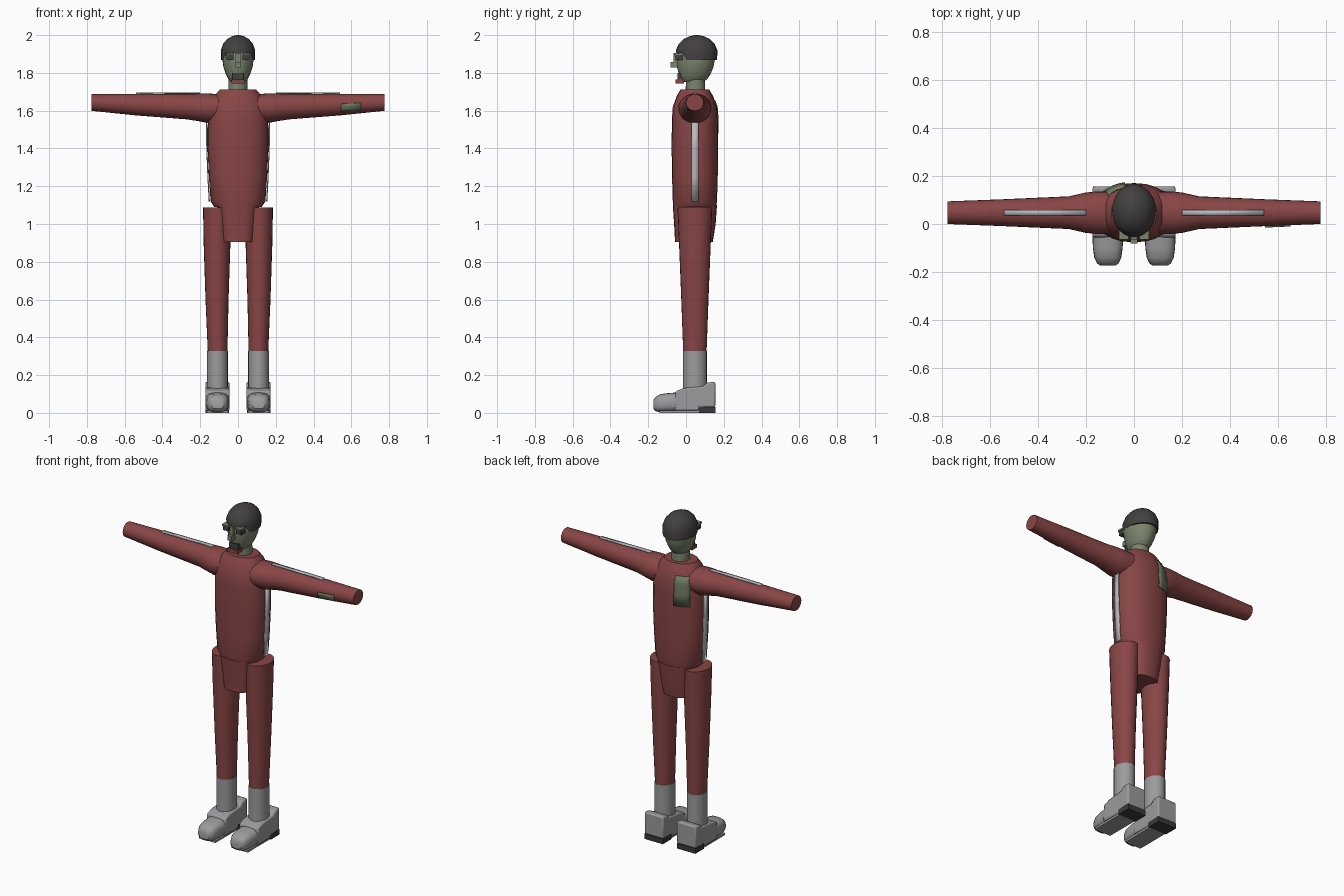
import bpy, bmesh, math
from mathutils import Vector

if "Cube" in bpy.data.objects:
    bpy.data.objects.remove(bpy.data.objects["Cube"])


def mat(name, rgb):
    m = bpy.data.materials.new(name)
    m.diffuse_color = (*rgb, 1)
    m.use_nodes = True
    m.node_tree.nodes["Principled BSDF"].inputs["Base Color"].default_value = m.diffuse_color
    return m


RED = mat("suit red", (0.25, 0.060, 0.060))
GREY = mat("boot grey", (0.33, 0.33, 0.34))
STRIPE = mat("stripe silver", (0.47, 0.49, 0.52))
SKIN = mat("skin olive", (0.20, 0.235, 0.155))
HAIR = mat("hair charcoal", (0.055, 0.050, 0.050))
SOLE = mat("sole dark", (0.042, 0.042, 0.042))
PATCH = mat("patch green", (0.155, 0.19, 0.115))


def finish(name, bm, material, angle=35):
    bmesh.ops.recalc_face_normals(bm, faces=bm.faces)
    me = bpy.data.meshes.new(name)
    bm.to_mesh(me)
    bm.free()
    me.materials.append(material)
    ob = bpy.data.objects.new(name, me)
    bpy.context.collection.objects.link(ob)
    bpy.ops.object.select_all(action='DESELECT')
    ob.select_set(True)
    bpy.context.view_layer.objects.active = ob
    bpy.ops.object.shade_smooth_by_angle(angle=math.radians(angle))
    return ob


def loft(name, rings, material, axis='z', n=24, power=1.0, edit=None):
    """Skin rings (position, centre a, centre b, radius a, radius b) along z, x or y."""
    bm = bmesh.new()
    loops = []
    for p, a, b, ra, rb in rings:
        loop = []
        for i in range(n):
            t = 2 * math.pi * i / n
            c, s = math.cos(t), math.sin(t)
            u = a + ra * math.copysign(abs(c) ** power, c)
            v = b + rb * math.copysign(abs(s) ** power, s)
            loop.append(bm.verts.new({'z': (u, v, p), 'x': (p, u, v), 'y': (u, p, v)}[axis]))
        loops.append(loop)
    for l0, l1 in zip(loops, loops[1:]):
        for i in range(n):
            bm.faces.new((l0[i], l0[(i + 1) % n], l1[(i + 1) % n], l1[i]))
    bm.faces.new(loops[0])
    bm.faces.new(loops[-1])
    if edit:
        edit(loops)
    return finish(name, bm, material)


def box(name, lo, hi, material):
    bm = bmesh.new()
    bmesh.ops.create_cube(bm, size=1)
    lo, hi = Vector(lo), Vector(hi)
    for v in bm.verts:
        v.co = (lo + hi) / 2 + Vector(c * d for c, d in zip(v.co, hi - lo))
    return finish(name, bm, material)


def strip(name, rows, material):
    """Plate skinned through rows of points."""
    bm = bmesh.new()
    vs = [[bm.verts.new(p) for p in row] for row in rows]
    for r0, r1 in zip(vs, vs[1:]):
        for i in range(len(r0) - 1):
            bm.faces.new((r0[i], r0[i + 1], r1[i + 1], r1[i]))
    ob = finish(name, bm, material)
    mod = ob.modifiers.new("thickness", 'SOLIDIFY')
    mod.thickness, mod.offset = 0.006, 0
    return ob


CY = 0.047

# Torso and hips
torso = [(1.09, 0, CY, .125, .113), (1.12, 0, CY, .145, .117), (1.25, 0, CY, .154, .121),
         (1.40, 0, CY, .161, .123), (1.55, 0, CY, .160, .122), (1.62, 0, CY, .150, .117),
         (1.68, 0, CY, .123, .095), (1.713, 0, CY, .095, .075)]
loft("torso", torso, RED, power=.88)
loft("hips", [(.905, 0, CY - .005, .088, .10), (1.0, 0, CY, .10, .11), (1.10, 0, CY, .112, .117)],
     RED, power=.75)

# Patch following the back of the torso
def back_y(x, z):
    for r0, r1 in zip(torso, torso[1:]):
        if z <= r1[0]:
            k = (z - r0[0]) / (r1[0] - r0[0])
            rx, ry = (r0[i] + (r1[i] - r0[i]) * k for i in (3, 4))
            e = 2 / .88
            return CY + ry * max(0, 1 - abs(x / rx) ** e) ** (1 / e) + .003


strip("back_patch", [[(x, back_y(x, z), z) for x in (-.122, -.10, -.08, -.06, -.038)]
                     for z in (1.48, 1.55, 1.60, 1.62, 1.655)], PATCH)

for side, s in (("left", 1), ("right", -1)):
    # Sleeves
    loft(side + "_arm", [(s * .09, CY, 1.615, .088, .070), (s * .16, CY, 1.613, .088, .079),
                         (s * .20, CY, 1.617, .084, .074), (s * .27, CY, 1.622, .068, .068),
                         (s * .54, CY, 1.632, .056, .057), (s * .775, CY, 1.643, .047, .044)],
         RED, axis='x')
    # Trousers
    loft(side + "_leg", [(.325, s * .108, CY, .052, .062), (.60, s * .111, CY, .061, .072),
                         (.90, s * .111, CY, .071, .084), (1.088, s * .111, CY, .074, .092)], RED)
    # Stripes on the sleeves and flanks
    strip(side + "_sleeve_stripe", [[(s * x, CY - .012, z), (s * x, CY + .012, z)]
                                    for x, z in ((.20, 1.694), (.38, 1.693), (.54, 1.692))], STRIPE)
    strip(side + "_flank_stripe", [[(s * x, CY - .019, z), (s * x, CY + .019, z)]
                                   for x, z in ((.152, 1.12), (.159, 1.25), (.165, 1.40), (.166, 1.54))],
          STRIPE)

    # Boots: shaft, heel block, instep and rounded toe
    cx = s * .109
    loft(side + "_boot_shaft", [(.10, cx, CY, .055, .063), (.328, cx, CY, .055, .063)], GREY)
    bm = bmesh.new()
    outline = [(.155, .03), (.155, .165), (.11, .160), (.09, .140), (-.01, .132), (-.055, .115),
               (-.06, .012), (.07, .012), (.07, .03)]
    lefts, rights = ([bm.verts.new((cx + d, y, z)) for y, z in outline] for d in (-.064, .064))
    bm.faces.new(lefts)
    bm.faces.new(rights)
    for i in range(len(outline)):
        j = (i + 1) % len(outline)
        bm.faces.new((lefts[i], lefts[j], rights[j], rights[i]))
    body = finish(side + "_boot_body", bm, GREY)
    bev = body.modifiers.new("soft_edges", 'BEVEL')
    bev.width, bev.segments = .02, 2
    loft(side + "_boot_toe", [(-.03, cx, .058, .064, .052), (-.10, cx, .054, .062, .050),
                              (-.14, cx, .051, .056, .047), (-.163, cx, .046, .045, .036),
                              (-.173, cx, .044, .032, .022)], GREY, axis='y', n=20, power=.7)
    box(side + "_heel", (cx - .062, .07, 0), (cx + .062, .155, .032), SOLE)
    box(side + "_sole", (cx - .055, -.14, 0), (cx + .055, .07, .013), GREY)

    # Eyes and brows
    ex = s * .043
    box(side + "_eye", (ex - .018, -.056, 1.868), (ex + .018, -.01, 1.895), HAIR)
    box(side + "_brow", (ex - .02, -.064, 1.896), (ex + .02, -.01, 1.906), SKIN)

# Forearm patch on the front of the left sleeve
strip("forearm_patch", [[(x, CY - (r + .003) * math.cos(a), cz + (r + .001) * math.sin(a))
                         for a in (-.75, -.45, -.2, 0.05)]
                        for x, r, cz in ((.545, .056, 1.633), (.65, .0515, 1.638))], PATCH)

# Neck and head
loft("neck", [(1.69, 0, .05, .052, .052), (1.80, 0, .05, .048, .05)], SKIN)
loft("head", [(1.752, 0, .035, .036, .055), (1.765, 0, .04, .05, .070), (1.79, 0, .045, .063, .083),
              (1.83, 0, .049, .077, .096), (1.88, 0, .052, .084, .103), (1.93, 0, .055, .081, .098),
              (1.975, 0, .055, .05, .065)], SKIN)

# Hair cap with a raised, uneven fringe
def fringe(loops):
    for i, v in enumerate(loops[0]):
        if v.co.y < .0:
            v.co.z = 1.90 + (.008 if i % 2 else -.006)


loft("hair", [(1.868, 0, .056, .089, .109), (1.92, 0, .056, .091, .110), (1.955, 0, .057, .078, .094),
              (1.98, 0, .057, .056, .068), (1.994, 0, .057, .031, .038), (2.0, 0, .057, .008, .01)],
     HAIR, edit=fringe)

# Nose, moustache and lip
box("nose", (-.014, -.082, 1.828), (.014, -.03, 1.858), SKIN)
box("nose_bridge", (-.012, -.066, 1.858), (.012, -.02, 1.905), SKIN)
box("beard", (-.030, -.045, 1.764), (.030, .0, 1.80), HAIR)
box("lip", (-.034, -.055, 1.744), (.034, -.01, 1.766), RED)
